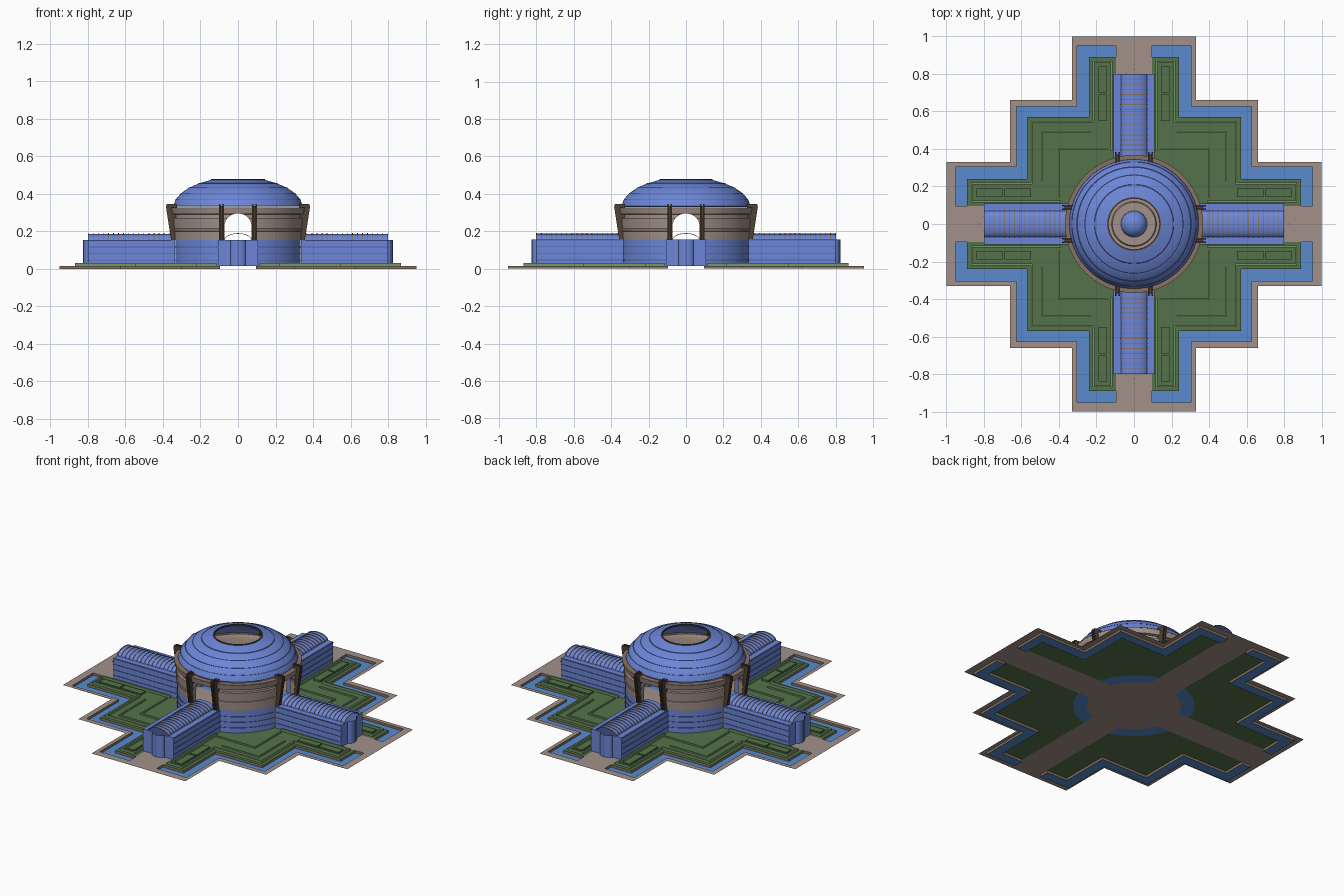
import bpy, bmesh
from math import sin, cos, pi, radians, asin
from mathutils import Vector, Matrix

if "Cube" in bpy.data.objects:
    bpy.data.objects.remove(bpy.data.objects["Cube"])


def material(name, rgb):
    m = bpy.data.materials.new(name)
    m.diffuse_color = (*rgb, 1)
    m.use_nodes = True
    m.node_tree.nodes["Principled BSDF"].inputs["Base Color"].default_value = m.diffuse_color
    return m


GLASS = material("blue_glass", (0.15, 0.24, 0.68))
FRAME = material("dark_blue_frame", (0.08, 0.12, 0.38))
WATER = material("water", (0.10, 0.26, 0.62))
STONE = material("stone", (0.36, 0.28, 0.25))
BROWN = material("brown_stone", (0.25, 0.17, 0.12))
DARK = material("dark_trim", (0.08, 0.055, 0.035))
GRASS = material("grass", (0.09, 0.17, 0.07))
HEDGE = material("hedge", (0.17, 0.32, 0.13))
G = 0.015  # level of the paving


def build(name, faces, mat, four=True, smooth=False, recalc=True):
    """Object from point loops, repeated on all four sides when four is set."""
    bm = bmesh.new()
    for k in range(4 if four else 1):
        rot = Matrix.Rotation(k * pi / 2, 3, 'Z')
        for f in faces:
            bm.faces.new([bm.verts.new(rot @ Vector(p)) for p in f])
    bmesh.ops.remove_doubles(bm, verts=bm.verts, dist=1e-5)
    if recalc:
        bmesh.ops.recalc_face_normals(bm, faces=bm.faces)
    me = bpy.data.meshes.new(name)
    bm.to_mesh(me)
    bm.free()
    me.materials.append(mat)
    if smooth:
        me.shade_smooth()
        me.set_sharp_from_angle(angle=radians(25))
    ob = bpy.data.objects.new(name, me)
    bpy.context.collection.objects.link(ob)
    return ob


def strip(a, b, closed):
    n = len(a)
    return [(a[i], a[(i + 1) % n], b[(i + 1) % n], b[i]) for i in range(n if closed else n - 1)]


def solid(loop, vec):
    """Faces of a loop pushed along a vector."""
    a = [Vector(p) for p in loop]
    b = [p + Vector(vec) for p in a]
    return strip(a, b, True) + [a, b[::-1]]


def flat(pts, z):
    area = sum(p[0] * q[1] - q[0] * p[1] for p, q in zip(pts, pts[1:] + pts[:1]))
    return [(x, y, z) for x, y in (pts if area > 0 else pts[::-1])]


def prism(pts, z0, z1):
    return solid([(x, y, z0) for x, y in pts], (0, 0, z1 - z0))


def box(x0, x1, y0, y1, z0, z1):
    return prism([(x0, y0), (x1, y0), (x1, y1), (x0, y1)], z0, z1)


def lathe(profile, closed, a0=0, a1=2 * pi, seg=64):
    rings = [[(r * cos(a), r * sin(a), z) for r, z in profile]
             for a in (a0 + (a1 - a0) * i / seg for i in range(seg + 1))]
    return [f for p, q in zip(rings, rings[1:]) for f in strip(p, q, closed)]


def stepped(ends, tip, wide, mid):
    """Staircase outline of one quarter of the cross-shaped site."""
    return [(ends, tip), (wide, tip), (wide, mid), (mid, mid), (mid, wide), (tip, wide), (tip, ends)]


def arc(r, half):
    """Quarter arc running from one walkway edge to the next."""
    a = asin(half / r)
    return [(r * cos(a + (pi / 2 - 2 * a) * i / 16), r * sin(a + (pi / 2 - 2 * a) * i / 16)) for i in range(17)]


def inner(d, ends):
    return stepped(ends, 0.89 - d, 0.24 - d, 0.57 - d)


# Paving, pools and lawns
pool_out = stepped(0.095, 0.952, 0.305, 0.626)
pool = pool_out + inner(0, 0.095)[::-1]
site = [(0.095, 1.0), (0.33, 1.0), (0.33, 0.66), (0.66, 0.66), (0.66, 0.33), (1.0, 0.33), (1.0, 0.095)]
build("paving_border", [flat(site + pool_out[::-1], G)], STONE, recalc=False)
build("walkway", [flat([(-0.095, 0.25), (0.095, 0.25), (0.095, 1), (-0.095, 1)], G)], STONE, recalc=False)
build("pool_water", [flat(pool, 0.0)], WATER, recalc=False)
build("pool_wall", strip([(x, y, 0) for x, y in pool], [(x, y, G) for x, y in pool], True), BROWN)
build("lawn", [flat(inner(0, 0.095) + arc(0.35, 0.095), G)], GRASS, recalc=False)
build("indoor_pool", [flat(arc(0.35, 0.095) + arc(0.27, 0.095)[::-1], G)], WATER, recalc=False)
disc = [(0.272 * cos(i * pi / 32), 0.272 * sin(i * pi / 32)) for i in range(64)]
build("hall_floor", [flat(disc, G + 0.001)], STONE, four=False, recalc=False)

# Hedges: outer staircase row, rows beside the walkways, planters, square rows
H0 = G + 0.0005
hedge = prism(inner(0.02, 0.115) + inner(0.03, 0.115)[::-1], H0, 0.03)
hedge += box(0.115, 0.125, 0.39, 0.86, H0, 0.03) + box(0.39, 0.86, 0.115, 0.125, H0, 0.03)
for s, w, e in ((0.405, 0.008, 0.14), (0.495, 0.008, 0.23)):
    hedge += prism([(e, s), (s, s), (s, e), (s - w, e), (s - w, s - w), (e, s - w)], H0, 0.024)
build("hedge_rows", hedge, HEDGE)
planter = []
for x0, x1, y0, y1 in ((0.145, 0.19, 0.55, 0.69), (0.145, 0.19, 0.70, 0.84)):
    planter += box(x0, x1, y0, y1, H0, 0.026) + box(y0, y1, x0, x1, H0, 0.026)
build("planters", planter, GRASS)

# Glass wings with open-ended vaults
W, V, SH, TOP = 0.107, 0.07, 0.155, 0.187


def vault(grow):
    return [((V + grow) * cos(t * pi / 12), SH + (TOP - SH + grow) * sin(t * pi / 12)) for t in range(13)]


section = [(W, G), (W, SH)] + vault(0) + [(-W, SH), (-W, G)]
wing = strip([(x, 0.335, z) for x, z in section], [(x, 0.80, z) for x, z in section], False)
for s in (-1, 1):
    wing.append([(s * 0.042, 0.80, G), (s * W, 0.80, G), (s * W, 0.80, SH), (s * 0.042, 0.80, SH)])
build("wing_shell", wing, GLASS, smooth=True)
rails, ribs = [], []
for z in (0.045, 0.08, 0.115, 0.149):
    for s in (-1, 1):
        x = sorted((s * W, s * (W + 0.003)))
        rails += box(x[0], x[1], 0.34, 0.80, z, z + 0.003)
build("wing_rails", rails, FRAME)
for i in range(17):
    y = 0.365 + i * 0.027
    ribs += solid([(x, y, z) for x, z in vault(0.003) + vault(0)[::-1]], (0, 0.004, 0))
build("vault_ribs", ribs, BROWN)

# Rounded porch and door posts at each wing end
porch = [(0.042 * cos(i * pi / 12), 0.80 + 0.024 * sin(i * pi / 12)) for i in range(13)]
build("porch", strip([(x, y, G) for x, y in porch], [(x, y, SH) for x, y in porch], False), GLASS, smooth=True)
posts = []
for x in (-0.043, -0.0015, 0.04):
    y = 0.80 if abs(x) > 0.01 else 0.823
    posts += box(x, x + 0.003, y, y + 0.003, G, SH)
build("door_posts", posts, FRAME)

# Lower glass drum between the wings
a = asin(W / 0.35)
build("lower_drum", lathe([(0.35, G), (0.35, SH)], False, a, pi / 2 - a, 16), GLASS, smooth=True)
bands = []
for z in (0.045, 0.08, 0.115):
    bands += lathe([(0.35, z), (0.353, z), (0.353, z + 0.003), (0.35, z + 0.003)], True, a, pi / 2 - a, 16)
build("lower_drum_bands", bands, FRAME)

# Upper stone drum with four arched openings
drum = build("upper_drum", lathe([
    (0.325, 0.155), (0.35, 0.155), (0.352, 0.20), (0.357, 0.202), (0.357, 0.212), (0.354, 0.214),
    (0.358, 0.27), (0.345, 0.272), (0.345, 0.29), (0.362, 0.292), (0.368, 0.322), (0.335, 0.322),
    (0.325, 0.30)], True, seg=72), STONE, four=False, smooth=True)
arch = [(0.072, 0.10)] + [(0.072 * cos(i * pi / 16), 0.23 + 0.065 * sin(i * pi / 16)) for i in range(17)] + [(-0.072, 0.10)]
for name, loop, vec in (("arch_cutter_y", [(x, -0.5, z) for x, z in arch], (0, 1, 0)),
                        ("arch_cutter_x", [(-0.5, x, z) for x, z in arch], (1, 0, 0))):
    cutter = build(name, solid(loop, vec), STONE, four=False)
    cutter.hide_render = True
    cutter.hide_set(True)
    mod = drum.modifiers.new(name, 'BOOLEAN')
    mod.object = cutter
    mod.operation = 'DIFFERENCE'
    mod.solver = 'EXACT'
# Dark cap ring on top of the drum
build("drum_cap", lathe([(0.335, 0.3225), (0.368, 0.3225), (0.368, 0.326), (0.335, 0.326)], True),
      BROWN, four=False, smooth=True)

# Leaning twin-fin buttresses beside every arch
side = [(0.328, 0.155), (0.357, 0.155), (0.384, 0.33), (0.38, 0.346), (0.325, 0.346), (0.325, 0.30)]
web = [(0.328, 0.155), (0.348, 0.155), (0.37, 0.335), (0.328, 0.335)]
fins = []
for s in (-1, 1):
    for x, w, prof in ((0.075, 0.008, side), (0.083, 0.009, web), (0.092, 0.008, side)):
        fins += solid([(s * x, y, z) for y, z in prof], (s * w, 0, 0))
build("buttresses", fins, DARK)

# Floating glass dome with an open oculus
outer = [(0.345, 0.336), (0.332, 0.37), (0.305, 0.402), (0.262, 0.432), (0.21, 0.455), (0.14, 0.475)]
shell = outer + [(r - 0.004, z - 0.005) for r, z in outer[::-1]]
build("dome", lathe(shell, True), GLASS, four=False, smooth=True)
seams = []
for r, z in outer[1:-1]:
    seams += lathe([(r - 0.003, z - 0.001), (r + 0.002, z - 0.001), (r, z + 0.002), (r - 0.004, z + 0.002)], True)
build("dome_seams", seams, FRAME, four=False, smooth=True)
build("oculus_rim", lathe([(0.135, 0.47), (0.143, 0.472), (0.143, 0.479), (0.135, 0.479)], True),
      DARK, four=False, smooth=True)

# Fountain in the centre of the hall
build("fountain_basin", lathe([(0.07, 0.017), (0.12, 0.017), (0.115, 0.028), (0.07, 0.028)], True),
      STONE, four=False, smooth=True)
build("fountain_bowl", lathe([(0.07 * cos(i * pi / 16), 0.02 + 0.06 * sin(i * pi / 16)) for i in range(9)],
                             False, seg=32), GLASS, four=False, smooth=True)
